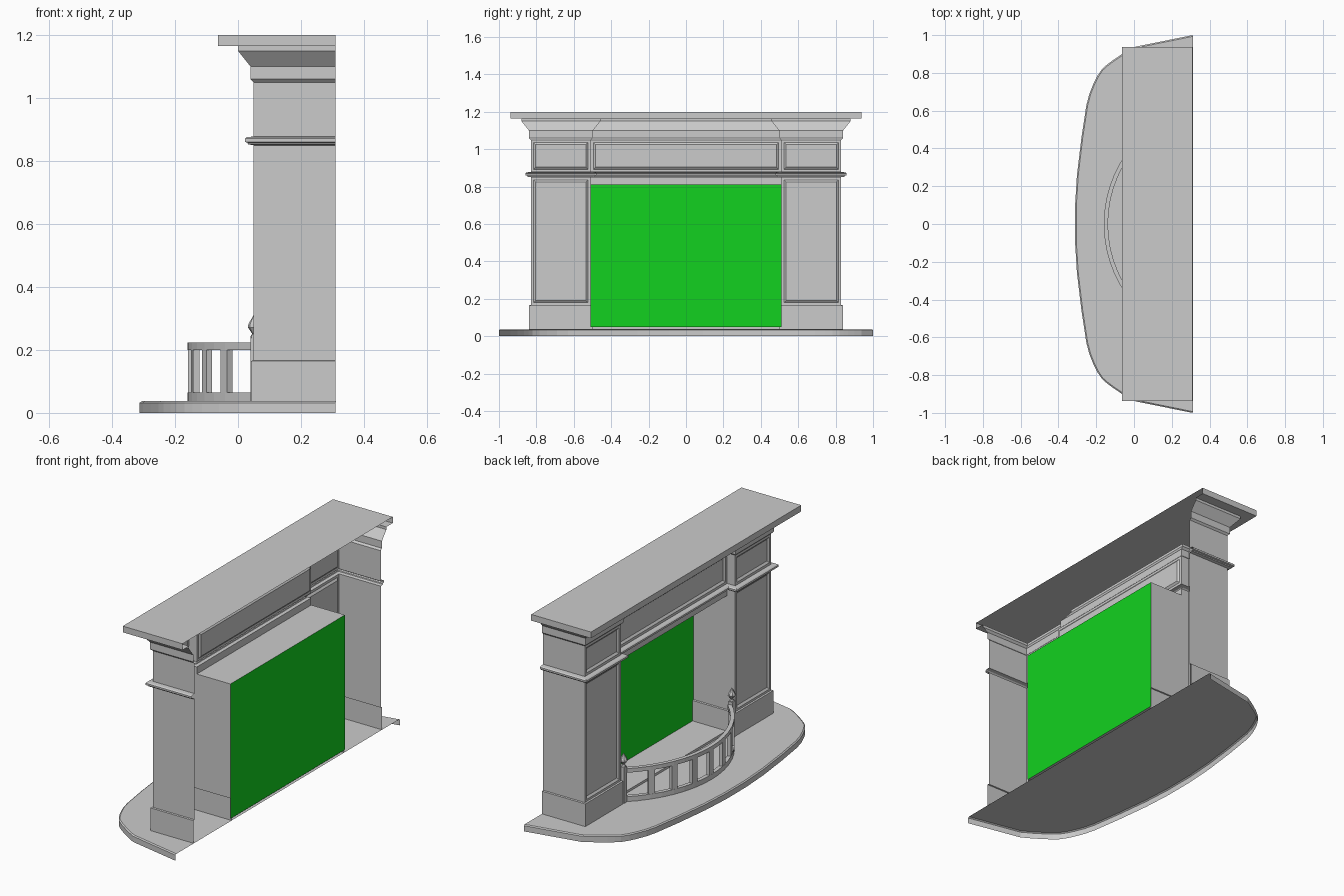
import bpy, bmesh, math
from mathutils import Vector

if "Cube" in bpy.data.objects:
    bpy.data.objects.remove(bpy.data.objects["Cube"])

BACK = 0.31


def finish(bm, name):
    bmesh.ops.remove_doubles(bm, verts=bm.verts, dist=1e-5)
    me = bpy.data.meshes.new(name)
    bm.to_mesh(me)
    bm.free()
    ob = bpy.data.objects.new(name, me)
    bpy.context.collection.objects.link(ob)
    return ob


def sweep(name, path, profile, panels=False, cap=False):
    """Sweep (outward offset, z) profile along a mitred plan path."""
    p = [Vector(q) for q in path]
    seg = [(b - a).normalized() for a, b in zip(p, p[1:])]
    nor = [Vector((-d.y, d.x)) for d in seg]
    bm = bmesh.new()
    rings = []
    for i, q in enumerate(p):
        a, b = nor[max(i - 1, 0)], nor[min(i, len(nor) - 1)]
        m = (a + b) / (1 + a.dot(b))
        rings.append([bm.verts.new((q.x + m.x * o, q.y + m.y * o, z)) for o, z in profile])
    for r, s in zip(rings, rings[1:]):
        for j in range(len(profile) - 1):
            bm.faces.new((r[j], r[j + 1], s[j + 1], s[j]))
    if cap:
        bm.faces.new([r[-1] for r in reversed(rings)])
    if panels:
        # recessed panel with a sloped border on each front-facing wall
        bm.normal_update()
        fs = [f for f in bm.faces if f.normal.x < -0.9]
        bmesh.ops.inset_individual(bm, faces=fs, thickness=0.02)
        bmesh.ops.inset_individual(bm, faces=fs, thickness=0.016, depth=-0.009)
    return finish(bm, name)


def box(name, lo, hi, drop=()):
    """Axis-aligned box; drop lists the open sides, e.g. '+x'."""
    bm = bmesh.new()
    bmesh.ops.create_cube(bm, size=1)
    bm.normal_update()
    dead = [f for f in bm.faces for d in drop
            if f.normal['xyz'.index(d[1])] * (1 if d[0] == '+' else -1) > 0.9]
    bmesh.ops.delete(bm, geom=dead, context='FACES')
    for v in bm.verts:
        v.co = [l + (c + 0.5) * (h - l) for c, l, h in zip(v.co, lo, hi)]
    return finish(bm, name)


# hearth slab with bowed front, a shell open at the back and underneath
half = [(-0.3125, 0.09), (-0.302, 0.26), (-0.278, 0.46), (-0.252, 0.63), (-0.236, 0.69),
        (-0.215, 0.742), (-0.195, 0.783), (-0.17, 0.82), (-0.145, 0.842), (-0.115, 0.865),
        (-0.06, 0.902), (0.0, 0.937), (BACK, 1.0)]
outline = [(x, -y) for x, y in reversed(half)] + half
sweep("hearth", outline, [(0, 0), (0, 0.032), (-0.007, 0.037)], cap=True)

# pillars: plinth and panelled shaft
for side, s in (("right", -1), ("left", 1)):
    def plan(inner):
        pts = [(BACK, 0.83 * s), (0.05, 0.83 * s), (0.05, 0.51 * s), (inner, 0.51 * s)]
        return pts if s < 0 else pts[::-1]
    sweep(side + "_plinth", plan(BACK), [(0.009, 0.037), (0.009, 0.165), (0, 0.167)])
    sweep(side + "_shaft", plan(0.10), [(0, 0.165), (0, 0.85)], panels=True)

# entablature wrapping around both pillars and the recessed middle
wrap = [(BACK, -0.83), (0.05, -0.83), (0.05, -0.51), (0.10, -0.51),
        (0.10, 0.51), (0.05, 0.51), (0.05, 0.83), (BACK, 0.83)]
sweep("band_moulding", wrap, [(0, 0.85), (0.018, 0.853), (0.02, 0.858), (0.028, 0.861),
                              (0.028, 0.871), (0.022, 0.876), (0, 0.878)])
sweep("frieze", wrap, [(0, 0.878), (0, 1.05)], panels=True)
sweep("cornice", wrap, [(0, 1.05), (0.01, 1.06), (0.01, 1.10), (0.05, 1.15), (0.05, 1.165)])
sweep("lintel", [(0.10, -0.51), (0.10, 0.51)], [(0, 0.81), (0, 0.85)])

# mantel shelf: shell open at the back, soffit only outside the cornice
box("mantel_shelf", (-0.063, -0.937, 1.165), (BACK, 0.937, 1.2), ["+x", "-z"])
side = [(BACK, 0.88), (0.0, 0.88), (0.0, 0.46), (0.05, 0.46)]
rim = [(BACK, -0.937), (-0.063, -0.937), (-0.063, 0.937), (BACK, 0.937)]
rim += side + [(x, -y) for x, y in reversed(side)]
bm = bmesh.new()
bm.faces.new([bm.verts.new((x, y, 1.165)) for x, y in rim])
bm.normal_update()
if bm.faces[:][0].normal.z > 0:
    bmesh.ops.reverse_faces(bm, faces=bm.faces)
finish(bm, "mantel_soffit")

# firebox: open-fronted lining above the plinths, low floor and coloured back
box("firebox_lining", (0.10, -0.51, 0.165), (BACK, 0.51, 0.81), ["+x", "-x", "-z"])
box("firebox_floor", (0.10, -0.501, 0.037), (BACK, 0.501, 0.05), ["+x", "-z", "+y", "-y"])
back = box("firebox_back", (BACK - 0.001, -0.51, 0.05), (BACK, 0.51, 0.81),
           ["-x", "+y", "-y", "+z", "-z"])
green = bpy.data.materials.new("green_back")
green.diffuse_color = (0.006, 0.64, 0.014, 1)
green.use_nodes = True
green.node_tree.nodes["Principled BSDF"].inputs["Base Color"].default_value = green.diffuse_color
back.data.materials.append(green)

# curved fender: two rails on an arc
R, CX = 0.65, 0.49
arc = [(CX - R * math.cos(t), R * math.sin(t))
       for t in (math.radians(-47 + 94 * i / 16) for i in range(17))]
for nm, z0, z1 in (("fender_bottom_rail", 0.037, 0.065), ("fender_top_rail", 0.2, 0.223)):
    sweep(nm, arc, [(0, z0), (0, z1), (-0.022, z1), (-0.022, z0), (0, z0)])

# fender balusters
for i in range(-3, 4):
    t = math.radians(11.5 * i)
    b = box("fender_baluster", (-0.010, -0.018, 0.06), (0.010, 0.018, 0.205), ["+z", "-z"])
    b.location = (CX - (R - 0.011) * math.cos(t), (R - 0.011) * math.sin(t), 0)
    b.rotation_euler.z = -t

# fender end posts with turned finials
for s in (-1, 1):
    c = Vector((0.052, 0.482 * s, 0))
    box("fender_post", (c.x - 0.013, c.y - 0.014, 0.037), (c.x + 0.013, c.y + 0.014, 0.238))
    bm = bmesh.new()
    prof = [(0.013, 0.236), (0.013, 0.243), (0.007, 0.251), (0.021, 0.272),
            (0.019, 0.282), (0, 0.315)]
    vs = [bm.verts.new((r, 0, z)) for r, z in prof]
    es = [bm.edges.new(e) for e in zip(vs, vs[1:])]
    bmesh.ops.spin(bm, geom=vs + es, axis=(0, 0, 1), cent=(0, 0, 0),
                   angle=math.tau, steps=8)
    bmesh.ops.remove_doubles(bm, verts=bm.verts, dist=1e-5)
    bmesh.ops.recalc_face_normals(bm, faces=bm.faces)
    finish(bm, "fender_finial").location = c
